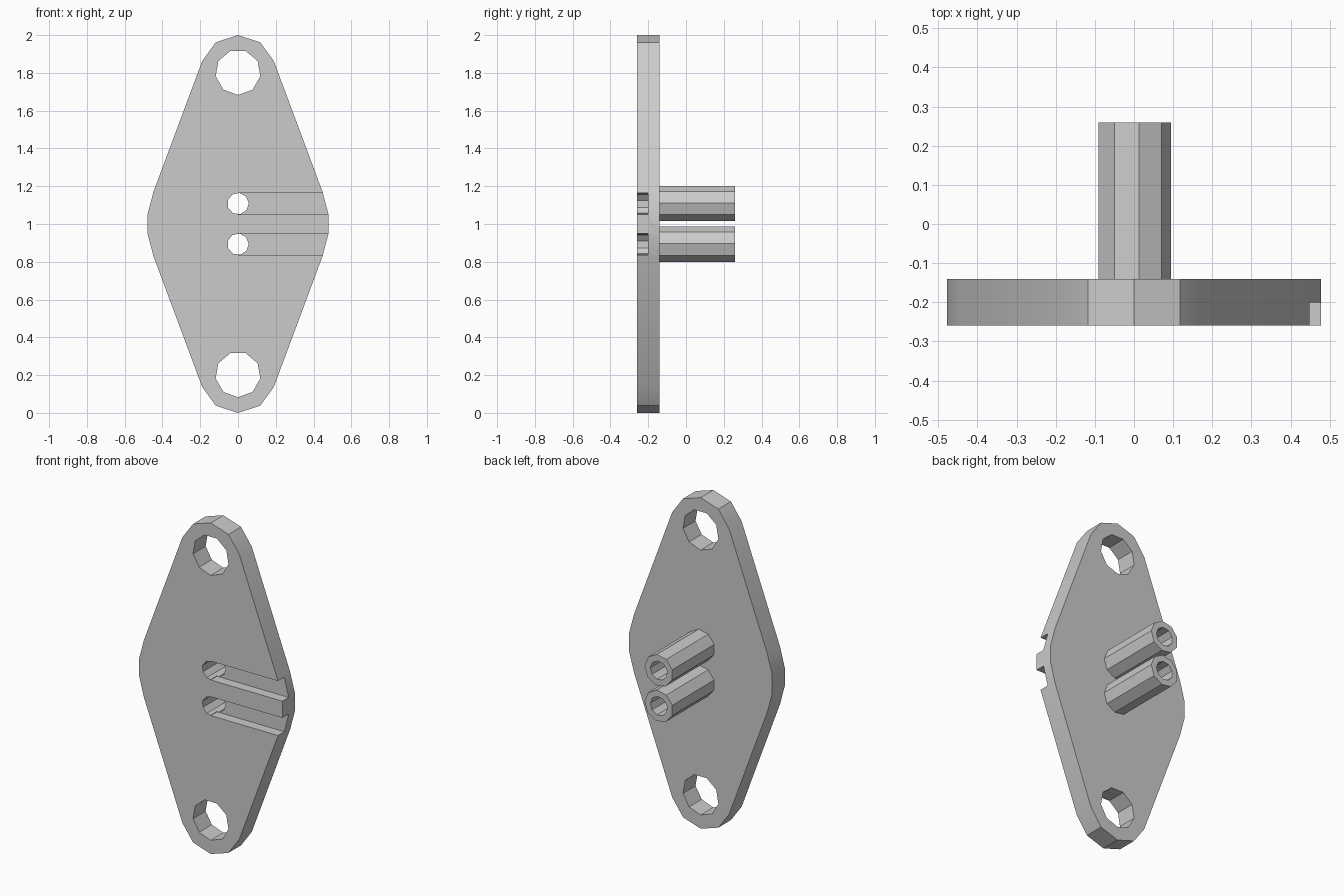
import bpy
import bmesh
from math import cos, sin, radians

if "Cube" in bpy.data.objects:
    bpy.data.objects.remove(bpy.data.objects["Cube"])

grey = bpy.data.materials.new("plain grey")
grey.use_nodes = True
grey.diffuse_color = (0.6, 0.6, 0.6, 1)
grey.node_tree.nodes["Principled BSDF"].inputs["Base Color"].default_value = (0.6, 0.6, 0.6, 1)

FRONT, BACK, TIP = -0.26, -0.14, 0.26
END_HEIGHTS = (0.2, 1.8)
TUBE_HEIGHTS = (0.893, 1.108)
BORE = 0.057


def ring(radius, start, sides=9, z=0.0):
    """Regular polygon in the x-z plane."""
    angles = [radians(start + 360 * i / sides) for i in range(sides)]
    return [(radius * cos(a), z + radius * sin(a)) for a in angles]


def prism(name, outline, y0, y1):
    """Extrude an x-z outline from y0 to y1."""
    bm = bmesh.new()
    face = bm.faces.new([bm.verts.new((x, y0, z)) for x, z in outline])
    extruded = bmesh.ops.extrude_face_region(bm, geom=[face])["geom"]
    verts = [v for v in extruded if isinstance(v, bmesh.types.BMVert)]
    bmesh.ops.translate(bm, verts=verts, vec=(0, y1 - y0, 0))
    bmesh.ops.recalc_face_normals(bm, faces=bm.faces)
    mesh = bpy.data.meshes.new(name)
    bm.to_mesh(mesh)
    bm.free()
    mesh.materials.append(grey)
    obj = bpy.data.objects.new(name, mesh)
    bpy.context.collection.objects.link(obj)
    return obj


def cut(target, outline, y0, y1):
    """Subtract a prism from the target and discard the cutter."""
    cutter = prism("cutter", outline, y0, y1)
    cutter.hide_render = True
    mod = target.modifiers.new("cut", 'BOOLEAN')
    mod.operation = 'DIFFERENCE'
    mod.solver = 'EXACT'
    mod.object = cutter
    bpy.context.view_layer.objects.active = target
    bpy.ops.object.modifier_apply(modifier=mod.name)
    bpy.data.objects.remove(cutter)


# Flange outline: one quarter mirrored into four
quarter = [(0.478, 0.055), (0.447, 0.172), (0.19, 0.862), (0.118, 0.962)]
right_side = [(x, 1 - z) for x, z in reversed(quarter)] + [(x, 1 + z) for x, z in quarter]
left_side = [(-x, z) for x, z in reversed(right_side)]
flange = prism("flange_plate", [(0, 0)] + right_side + [(0, 2)] + left_side, FRONT, BACK)

# Mounting holes at both ends
for z in END_HEIGHTS:
    cut(flange, ring(0.12, 30, z=z + 0.003), FRONT - 0.1, BACK + 0.1)

# Tubes on the back, with bores through the plate and grooves to its edge
parts = [flange]
for label, z in zip(("lower", "upper"), TUBE_HEIGHTS):
    bore = ring(BORE, 2, z=z)
    groove = [(0, z - BORE), (0.6, z - BORE), (0.6, z + BORE), (0, z + BORE)]
    cut(flange, groove, FRONT - 0.1, -0.2)
    cut(flange, bore, FRONT - 0.1, BACK + 0.1)
    tube = prism(label + "_tube", ring(0.095, 2, z=z), BACK, TIP)
    cut(tube, bore, BACK - 0.1, TIP + 0.1)
    parts.append(tube)

# Soft shading on the shallow corners only
bpy.ops.object.select_all(action='DESELECT')
for part in parts:
    part.select_set(True)
bpy.context.view_layer.objects.active = flange
bpy.ops.object.shade_smooth_by_angle(angle=radians(30))
